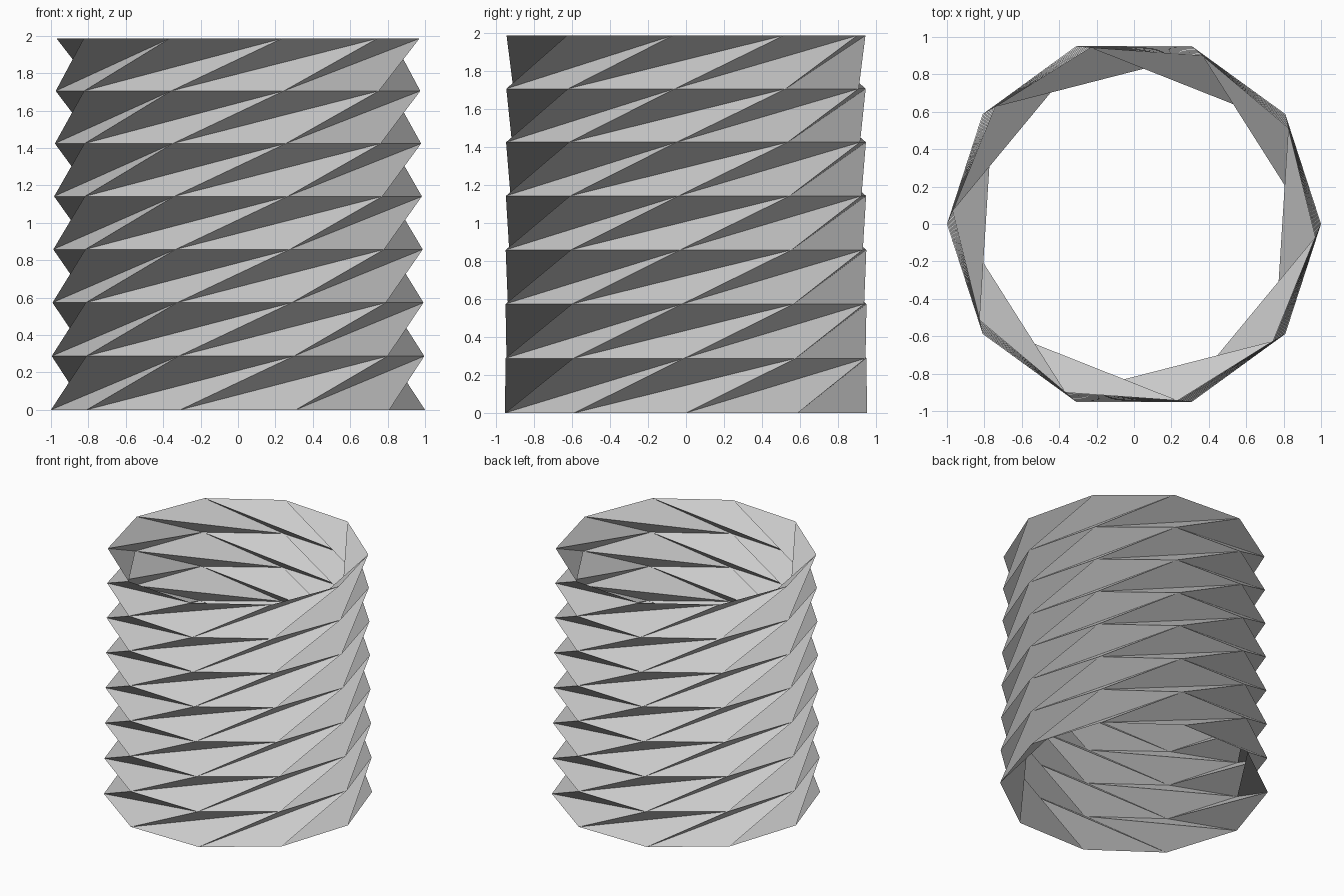
import bpy
import bmesh
from math import cos, sin, radians

cube = bpy.data.objects.get("Cube")
if cube:
    bpy.data.objects.remove(cube)

SIDES = 10         # corners per ring
STOREYS = 7        # folded bands
STEP = 0.287       # height of the lowest band
SHRINK = 0.996     # each band is slightly smaller than the one below
DRIFT = -0.58      # degrees each ring turns against the one below

# Plain paper colour
paper = bpy.data.materials.new("light grey paper")
paper.use_nodes = True
colour = (0.6, 0.6, 0.6, 1)
paper.diffuse_color = colour
paper.node_tree.nodes["Principled BSDF"].inputs["Base Color"].default_value = colour

bm = bmesh.new()

# Rings of corners, stacked upward
rings = []
z = 0.0
for level in range(STOREYS + 1):
    radius = SHRINK ** level
    ring = []
    for i in range(SIDES):
        angle = radians(360 / SIDES * i + DRIFT * level)
        ring.append(bm.verts.new((radius * cos(angle), radius * sin(angle), z)))
    rings.append(ring)
    z += STEP * radius

# Twisted folds: each corner joins the next two corners of the ring above
for low, high in zip(rings, rings[1:]):
    for i in range(SIDES):
        a, b = (i + 1) % SIDES, (i + 2) % SIDES
        bm.faces.new((low[i], low[a], high[b]))
        bm.faces.new((low[i], high[b], high[a]))

mesh = bpy.data.meshes.new("folded_tube")
bm.to_mesh(mesh)
bm.free()
mesh.materials.append(paper)
tube = bpy.data.objects.new("folded_tube", mesh)
bpy.context.collection.objects.link(tube)
